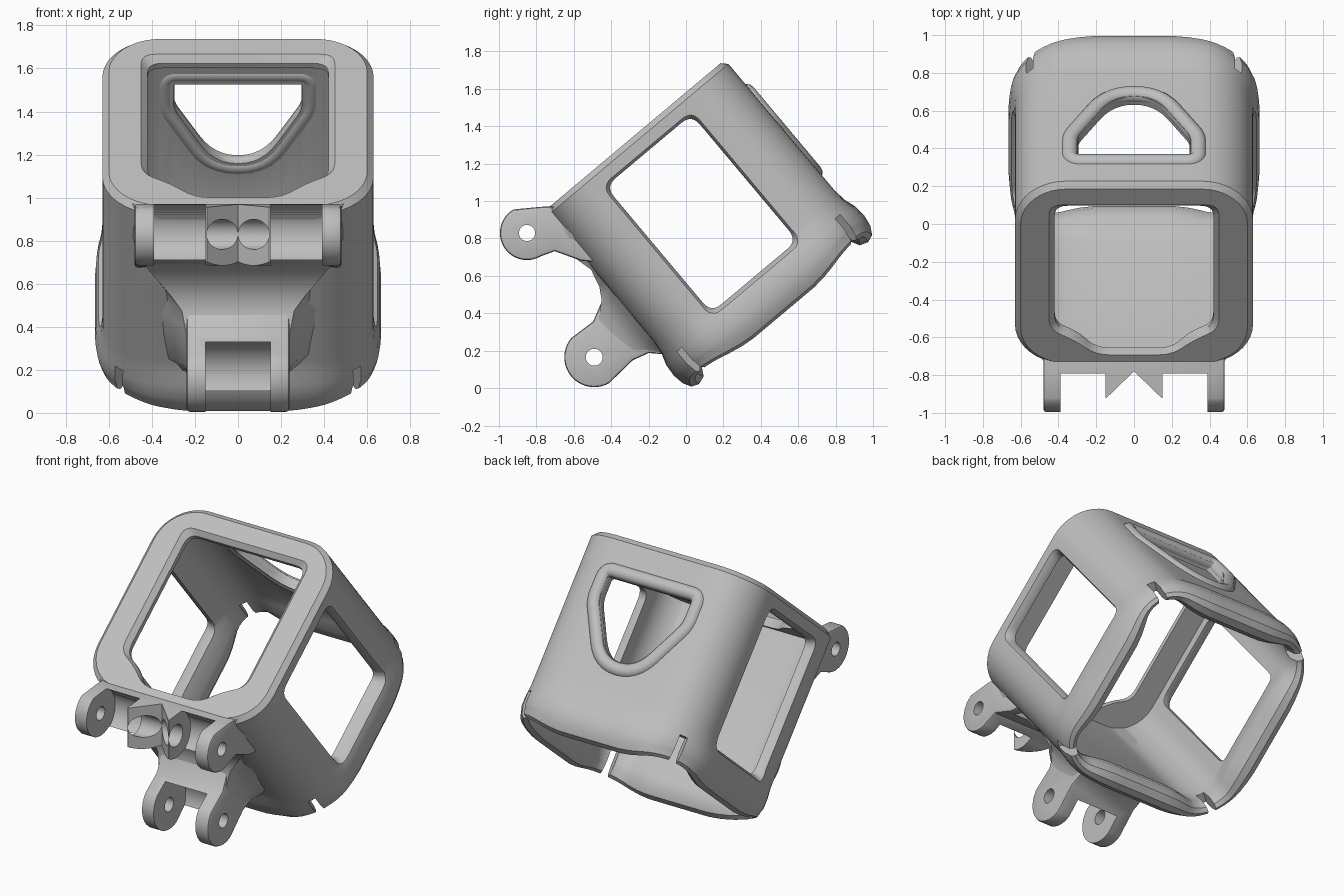
import bpy, bmesh, math
from mathutils import Vector

if "Cube" in bpy.data.objects:
    bpy.data.objects.remove(bpy.data.objects["Cube"])

plastic = bpy.data.materials.new("grey plastic")
plastic.use_nodes = True
GREY = (0.52, 0.52, 0.52, 1)
plastic.diffuse_color = GREY
plastic.node_tree.nodes["Principled BSDF"].inputs["Base Color"].default_value = GREY

# Tilted frame: x across, y down the front face, z into the depth
TILT, ORIGIN = math.radians(220), (0, 0.2, 1.75)
MID, CORNER = 0.62, 0.36


def place(obj, tilted=True):
    bpy.context.collection.objects.link(obj)
    if tilted:
        obj.rotation_euler = (TILT, 0, 0)
        obj.location = ORIGIN
    return obj


def loft(name, rings, tilted=True):
    """Closed solid through rings of equal length, capped at both ends."""
    bm = bmesh.new()
    loops = [[bm.verts.new(p) for p in ring] for ring in rings]
    n = len(loops[0])
    for a, b in zip(loops, loops[1:]):
        for i in range(n):
            j = (i + 1) % n
            bm.faces.new((a[i], a[j], b[j], b[i]))
    bm.faces.new(loops[0])
    bm.faces.new(loops[-1])
    bmesh.ops.recalc_face_normals(bm, faces=bm.faces)
    mesh = bpy.data.meshes.new(name)
    bm.to_mesh(mesh)
    bm.free()
    mesh.materials.append(plastic)
    return place(bpy.data.objects.new(name, mesh), tilted)


def prism(name, pts, axis, a, b, pts2=None, tilted=True):
    """Extrude an outline along an axis, optionally tapering to a second one."""
    def put(p, d):
        return {"x": (d, p[0], p[1]), "y": (p[0], d, p[1]), "z": (p[0], p[1], d)}[axis]
    return loft(name, [[put(p, a) for p in pts], [put(p, b) for p in pts2 or pts]], tilted)


def rounded(pts, radii, steps=6):
    """Round the corners of an outline."""
    out = []
    for i, p in enumerate(pts):
        p, q, s = Vector(p), Vector(pts[i - 1]), Vector(pts[(i + 1) % len(pts)])
        r = radii[i] if isinstance(radii, list) else radii
        a = p + (q - p).normalized() * min(r, (q - p).length * 0.48)
        b = p + (s - p).normalized() * min(r, (s - p).length * 0.48)
        for k in range(steps + 1):
            t = k / steps
            out.append(a * (1 - t) ** 2 + p * 2 * t * (1 - t) + b * t * t)
    return out


def arc(v, w, r, start=0, end=351, steps=40):
    angles = [math.radians(start + (end - start) * k / (steps - 1)) for k in range(steps)]
    return [(v + r * math.cos(t), w + r * math.sin(t)) for t in angles]


def apply_modifier(obj, mod):
    bpy.context.view_layer.objects.active = obj
    bpy.ops.object.modifier_apply(modifier=mod.name)


def cut(targets, cutter):
    for obj in targets:
        mod = obj.modifiers.new("cut", "BOOLEAN")
        mod.operation = "DIFFERENCE"
        mod.solver = "EXACT"
        mod.object = cutter
        apply_modifier(obj, mod)
    bpy.data.objects.remove(cutter)


# Housing: rounded square tube with a front flange and swollen rear lips
def body_ring(mid_half, corner_half, depth):
    pts = []
    for quarter in range(4):
        turn = quarter * math.pi / 2
        c, s = math.cos(turn), math.sin(turn)
        base = [(1, 0, -CORNER + 2 * CORNER * k / 10) for k in range(10)]
        base += [(math.cos(t), math.sin(t), CORNER) for t in
                 (math.pi / 2 * k / 10 for k in range(10))]
        for nx, ny, along in base:
            m = min(abs(CORNER + nx * 0.27), abs(along + ny * 0.27))
            f = min(max((m - 0.2) / 0.35, 0), 1)
            f = 1 - f * f * (3 - 2 * f)
            r = corner_half + (mid_half - corner_half) * f - CORNER
            x, y = CORNER + nx * r, along + ny * r
            z = depth - (0.05 * (1 - f) if depth > 1.15 else 0)
            pts.append((x * c - y * s, x * s + y * c + MID, z))
    return pts


profile = [(.60, .60, 0), (.63, .63, .03), (.63, .63, .92), (.64, .63, .99), (.66, .635, 1.05),
           (.665, .635, 1.12), (.655, .63, 1.18), (.63, .62, 1.225), (.59, .60, 1.24),
           (.545, .575, 1.225), (.515, .56, 1.17), (.52, .56, 1.1), (.55, .57, 1.02),
           (.57, .57, .97), (.57, .57, .06)]
housing = loft("housing", [body_ring(*p) for p in profile])


# Front opening with a chamfered edge
def opening(e):
    half = [(.42 + e, .16 - e), (.42 + e, .99), (.30 + e / 2, 1.05 + e / 2), (.20, 1.165)]
    return rounded(half + [(-x, v) for x, v in reversed(half)], 0.07)


cut([housing], prism("opening_cutter", opening(0), "z", -0.1, 0.2))
cut([housing], prism("opening_chamfer", opening(.04), "z", -0.01, 0.03, opening(0)))


# Side windows with chamfered edges
def window(e):
    a, b, c, d = .315 - e, .915 + e, .11 - e, .99 + e
    return rounded([(a, c), (b, c), (b, d), (a, d)], 0.07)


cut([housing], prism("window_cutter", window(0), "x", -1, 1))
for side in (-1, 1):
    cut([housing], prism("window_chamfer", window(.03), "x", side * .66, side * .6, window(0)))


# Top cutout and its raised rim
def cutout(e):
    half = [(.30 + e, .25 - e), (.30 + e, .40 + e * .3), (.11 + e * .6, .73 + e)]
    return rounded(half + [(-x, w) for x, w in reversed(half)],
                   [.02 + e, .05, .14, .14, .05, .02 + e])


cut([housing], prism("cutout_cutter", cutout(0), "y", -0.2, 0.2))
path = bpy.data.curves.new("cutout_rim", "CURVE")
path.dimensions = "3D"
path.bevel_depth = 0.045
path.bevel_resolution = 4
outline = cutout(.04)
line = path.splines.new("POLY")
line.points.add(len(outline) - 1)
for point, (x, w) in zip(line.points, outline):
    point.co = (x, 0.012, w, 1)
line.use_cyclic_u = True
path.materials.append(plastic)
rim = place(bpy.data.objects.new("cutout_rim", path))
bpy.ops.object.select_all(action="DESELECT")
rim.select_set(True)
bpy.context.view_layer.objects.active = rim
bpy.ops.object.convert(target="MESH")
rim = bpy.context.view_layer.objects.active

# Corner slots between the rear lips
for sx in (-1, 1):
    for sy in (-1, 1):
        centre = Vector((sx * 0.53, MID + sy * 0.53))
        d = Vector((sx, sy)).normalized()
        n = Vector((-d.y, d.x)) * 0.025
        d *= 0.2
        slot = [centre + d + n, centre - d + n, centre - d - n, centre + d - n]
        cut([housing], prism("slot_cutter", slot, "z", 1.03, 1.4))

# Mounting ears: a solid block for each pair, pockets cut afterwards
UPPER, LOWER = (1.396, .03), (1.548, .77)
upper_outline = [(1.2, .01), (1.25, -.03)] + arc(*UPPER, .145, -100, 80, 24)
upper_outline += [(1.345, .2), (1.27, .33), (1.2, .4)]
lower_outline = [(1.2, .5), (1.31, .56), (1.43, .62)] + arc(*LOWER, .16, -80, 80, 24)
lower_outline += [(1.4, .915), (1.31, .94), (1.24, 1.01), (1.2, 1.03)]
upper_ears = prism("upper_mount_ears", upper_outline, "x", -.48, .48)
lower_ears = prism("lower_mount_ears", lower_outline, "x", -.24, .24)
for ears in (upper_ears, lower_ears):
    bevel = ears.modifiers.new("soft edges", "BEVEL")
    bevel.width = 0.015
    bevel.segments = 2
    bevel.limit_method = "ANGLE"
    bevel.angle_limit = math.radians(60)
    apply_modifier(ears, bevel)


# Flared gusset joining both pairs of ears to the housing
def wall(x):
    return .98 + math.sqrt(max(.24 ** 2 - max(x - CORNER, 0) ** 2, 0))


def gusset_ring(w, out_v, out_half, base_half):
    inner = min(base_half, CORNER) * 0.9
    root = wall(base_half)
    half = [(inner, 1.215), (base_half, root),
            (out_half + (base_half - out_half) * .4, root + (out_v - root) * .35),
            (out_half + (base_half - out_half) * .1, root + (out_v - root) * .7),
            (out_half, out_v)]
    return [(x, v, w) for x, v in half + [(-x, v) for x, v in reversed(half)]]


stations = [(.012, 1.26, .47, .55), (.1, 1.27, .47, .55), (.2, 1.33, .46, .55),
            (.3, 1.285, .44, .54), (.4, 1.26, .39, .52), (.5, 1.285, .31, .49),
            (.56, 1.32, .26, .46), (.63, 1.4, .24, .42), (.75, 1.41, .235, .39),
            (.88, 1.38, .235, .37), (.94, 1.3, .235, .36), (1.02, 1.235, .23, .34)]
gusset = loft("mount_gusset", [gusset_ring(*s) for s in stations])

# Clearance pockets, pin holes and the forked centre of the upper mount
for side in (-1, 1):
    cut([upper_ears, gusset],
        prism("pocket_cutter", arc(*UPPER, .15), "x", side * .15, side * .39))
cut([lower_ears, gusset], prism("pocket_cutter", arc(*LOWER, .17), "x", -.15, .15))
fork = [(-.2, -1.1), (-.2, -.92), (-.145, -.92), (0, -.78), (.145, -.92), (.2, -.92), (.2, -1.1)]
cut([upper_ears], prism("fork_cutter", fork, "z", .5, 1.2, tilted=False))
cut([upper_ears], prism("fork_hole_cutter", arc(*UPPER, .07), "x", -.2, .2))
cut([upper_ears], prism("pin_cutter", arc(*UPPER, .043), "x", -1, 1))
cut([lower_ears], prism("pin_cutter", arc(*LOWER, .045), "x", -1, 1))

# Smooth curved walls, keep hard edges
for obj in (housing, rim, upper_ears, lower_ears, gusset):
    bpy.ops.object.select_all(action="DESELECT")
    obj.select_set(True)
    bpy.context.view_layer.objects.active = obj
    bpy.ops.object.shade_smooth_by_angle(angle=math.radians(35))
